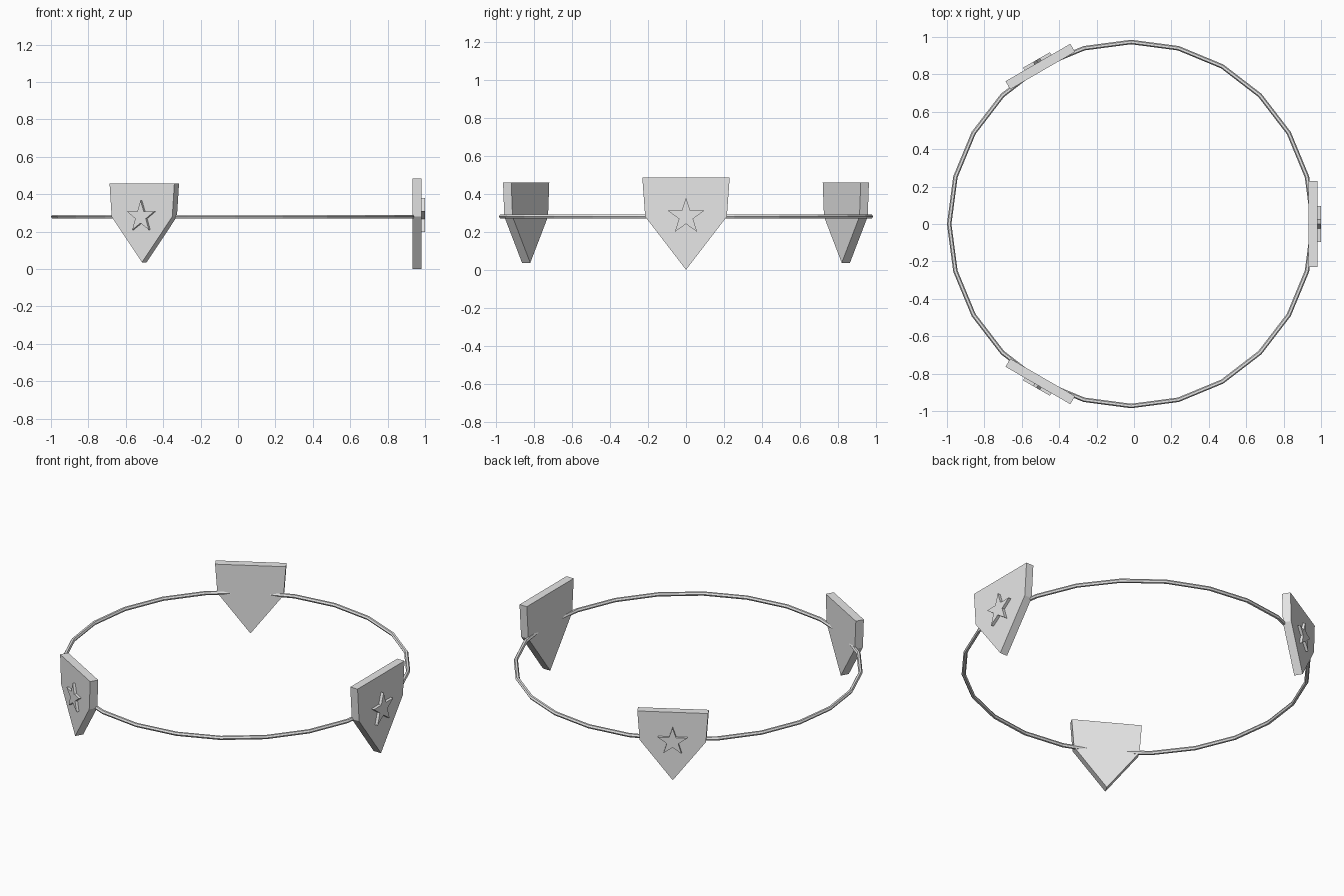
import bpy, bmesh, math
from mathutils import Matrix

if "Cube" in bpy.data.objects:
    bpy.data.objects.remove(bpy.data.objects["Cube"])

CX, MID_Z = -0.015, 0.28      # ring centre
RING_R, TUBE_R = 0.973, 0.012

grey = bpy.data.materials.new("light grey")
grey.diffuse_color = (0.8, 0.8, 0.8, 1)
grey.use_nodes = True
grey.node_tree.nodes["Principled BSDF"].inputs["Base Color"].default_value = grey.diffuse_color


def finish(name, bm):
    bmesh.ops.recalc_face_normals(bm, faces=bm.faces)
    me = bpy.data.meshes.new(name)
    bm.to_mesh(me)
    bm.free()
    me.materials.append(grey)
    ob = bpy.data.objects.new(name, me)
    bpy.context.collection.objects.link(ob)
    return ob


def slab(name, outline, x0, x1, angle):
    """Extrude a (y, z) outline from radius x0 to x1, turned around the ring."""
    bm = bmesh.new()
    face = bm.faces.new([bm.verts.new((x0, y, MID_Z + z)) for y, z in outline])
    out = bmesh.ops.extrude_face_region(bm, geom=[face], use_keep_orig=True)
    for v in out["geom"]:
        if isinstance(v, bmesh.types.BMVert):
            v.co.x = x1
    bm.transform(Matrix.Translation((CX, 0, 0)) @ Matrix.Rotation(angle, 4, 'Z'))
    return finish(name, bm)


# thin ring: 24 segments, six-sided tube
bpy.ops.mesh.primitive_torus_add(major_segments=24, minor_segments=6,
                                 major_radius=RING_R, minor_radius=TUBE_R,
                                 location=(CX, 0, MID_Z))
ring = bpy.context.object
ring.name = "ring"
ring.data.materials.append(grey)

# pointed shield plates with raised stars; the first is larger
shield = [(-0.23, 0.205), (0.23, 0.205), (0.215, 0.0), (0, -0.28), (-0.215, 0.0)]
star = []
for i in range(10):
    r = 0.1 if i % 2 == 0 else 0.039
    a = math.pi / 2 + i * math.pi / 5
    star.append((r * math.cos(a), r * math.sin(a)))

for side, deg, s in (("right", 0, 1.0), ("back", 120, 0.87), ("front", -120, 0.87)):
    a = math.radians(deg)
    inner, outer = 0.947, 0.997
    slab(side + "_shield", [(y * s, z * s) for y, z in shield], inner, outer, a)
    slab(side + "_star", [(y * s, z * s) for y, z in star],
         outer - 0.01, outer + 0.018 * s, a)
